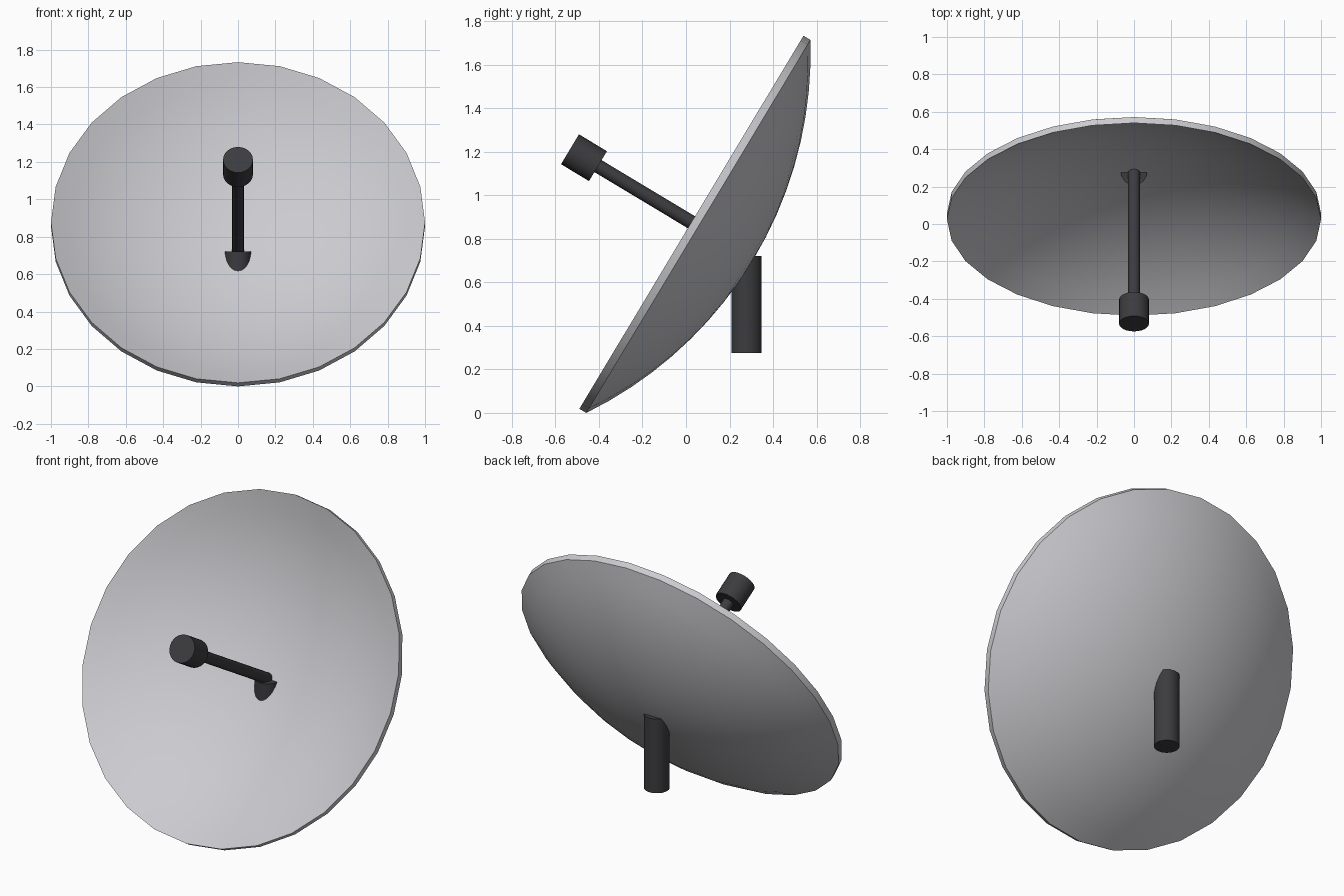
import bpy, math
from mathutils import Matrix

if "Cube" in bpy.data.objects:
    bpy.data.objects.remove(bpy.data.objects["Cube"])

TILT = math.radians(59)
# dish frame: origin at the centre of the front rim plane, local z points along the feed arm
FRAME = Matrix.Translation((0, 0.025, 0.876)) @ Matrix.Rotation(TILT, 4, 'X')


def material(name, rgb):
    m = bpy.data.materials.new(name)
    m.diffuse_color = (*rgb, 1)
    m.use_nodes = True
    m.node_tree.nodes["Principled BSDF"].inputs["Base Color"].default_value = m.diffuse_color
    return m


light = material("light grey", (0.60, 0.60, 0.63))
dark = material("charcoal", (0.045, 0.045, 0.05))


def revolve(name, profile, sides, mat, matrix):
    """Spin (radius, height) points around z; radius 0 makes a pole."""
    verts, rings, faces = [], [], []
    for r, h in profile:
        if r == 0:
            rings.append([len(verts)] * sides)
            verts.append((0, 0, h))
        else:
            rings.append([len(verts) + i for i in range(sides)])
            verts += [(r * math.sin(2 * math.pi * i / sides),
                       r * math.cos(2 * math.pi * i / sides), h) for i in range(sides)]
    for a, b in zip(rings, rings[1:]):
        for i in range(sides):
            j = (i + 1) % sides
            faces.append(list(dict.fromkeys((a[i], b[i], b[j], a[j]))))
    me = bpy.data.meshes.new(name)
    me.from_pydata(verts, [], faces)
    me.materials.append(mat)
    ob = bpy.data.objects.new(name, me)
    bpy.context.collection.objects.link(ob)
    ob.matrix_world = matrix
    bpy.ops.object.select_all(action='DESELECT')
    ob.select_set(True)
    bpy.context.view_layer.objects.active = ob
    bpy.ops.object.shade_smooth_by_angle(angle=math.radians(35))
    return ob


def cylinder(name, r, z0, z1, sides, mat, matrix):
    return revolve(name, [(0, z1), (r, z1), (r, z0), (0, z0)], sides, mat, matrix)


# dish: thin spherical bowl with a flat outer rim band
DEPTH, THICK, RINGS = 0.295, 0.037, 9
R = (1 + DEPTH ** 2) / (2 * DEPTH)
edge = math.asin(1 / R)
bowl = []
for i in range(RINGS + 1):
    a = edge * i / RINGS
    bowl.append((R * math.sin(a) if i else 0, -(R * math.cos(a) - R + DEPTH)))
back = [(r, h - THICK) for r, h in reversed(bowl)]
revolve("dish", bowl + back, 28, light, FRAME)

# feed arm and receiver along the dish axis
cylinder("feed_arm", 0.032, -0.31, 0.52, 16, dark, FRAME)
cylinder("receiver", 0.08, 0.501, 0.651, 24, dark, FRAME)

# upright mounting post, its top corner pokes through the bowl
cylinder("mount_post", 0.07, 0.275, 0.722, 24, dark, Matrix.Translation((0, 0.278, 0)))
